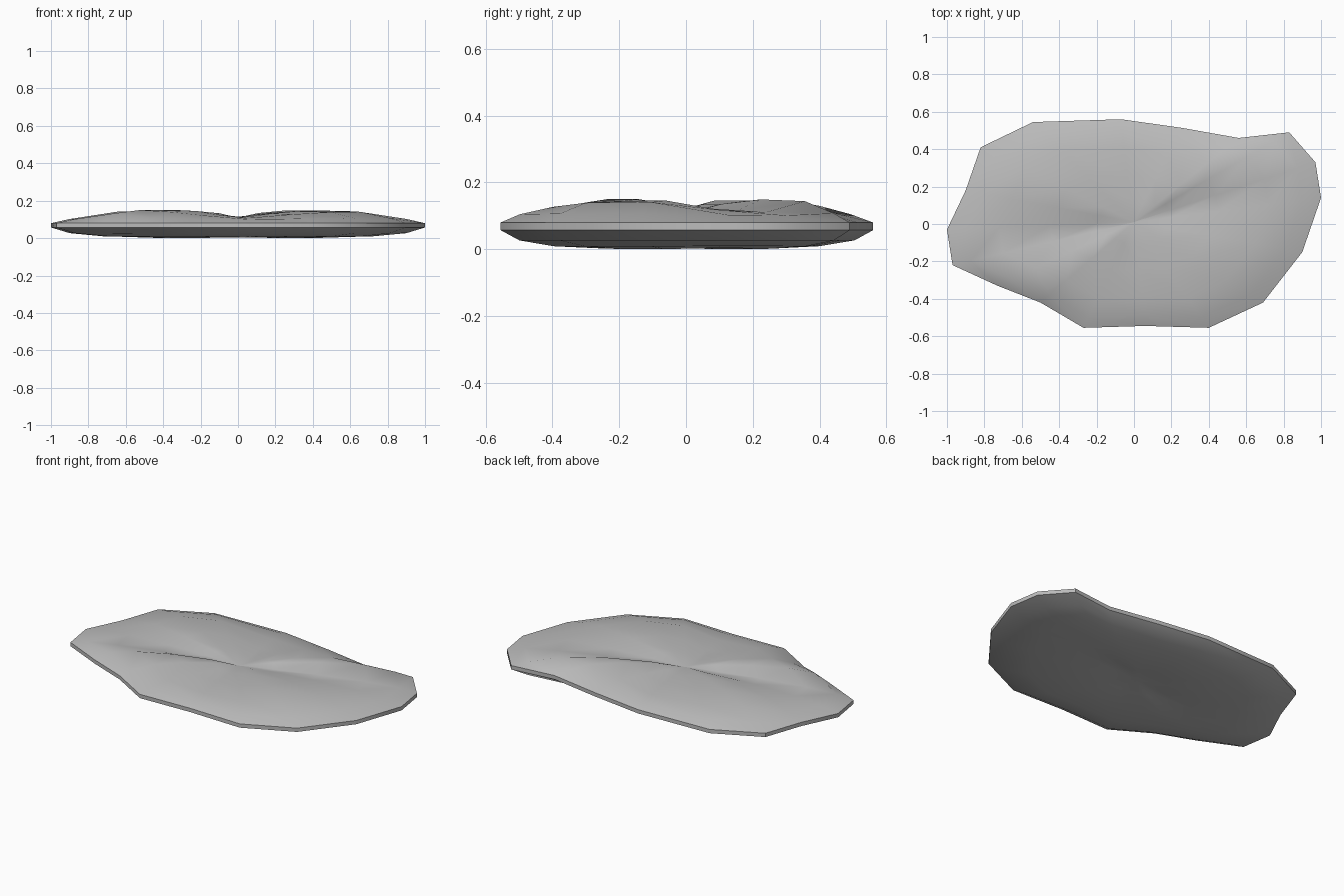
import bpy, bmesh, math

cube = bpy.data.objects.get("Cube")
if cube:
    bpy.data.objects.remove(cube, do_unlink=True)

stone = bpy.data.materials.new("stone_grey")
stone.use_nodes = True
GREY = (0.5, 0.5, 0.5, 1)
stone.diffuse_color = GREY
stone.node_tree.nodes["Principled BSDF"].inputs["Base Color"].default_value = GREY

# Irregular outline, counter-clockwise: x, y, crest height of the top along that spoke
RIM = [(1.0, .14, .122), (.97, .33, .116), (.83, .49, .149), (.56, .46, .148), (.25, .515, .125),
       (-.07, .56, .112), (-.54, .545, .136), (-.82, .41, .146), (-.9, .18, .146),
       (-1.0, -.03, .12), (-.97, -.22, .117), (-.73, -.33, .15), (-.5, -.42, .145),
       (-.27, -.555, .127), (.06, -.545, .112), (.4, -.555, .132), (.69, -.42, .144), (.9, -.15, .146)]
LOW, CREST = .11, .15
FOLD = 11  # spoke where the ridge reaches the edge steeply


def top_height(f, crest, spoke):
    rise = crest - LOW
    if f > .8:
        return .133 if spoke == FOLD else .1 + rise * .2
    if f > .6:
        return crest - (0 if spoke == FOLD else .005)
    return crest if f > .3 else LOW + rise * .65


def bottom_height(f, crest):
    groove = (CREST - crest) / (CREST - LOW)
    base = {.2: .009, .45: 0, .72: .008, .9: .026}[f]
    return base + .008 * groove * (1 - f)


bm = bmesh.new()


def ring(f, height):
    return [bm.verts.new((x * f, y * f + .01 * (1 - f), height(c, i)))
            for i, (x, y, c) in enumerate(RIM)]


# Rings from the upper centre over the rim to the lower centre
FRACTIONS = (.2, .45, .72, .9)
rings = [ring(f, lambda c, i, f=f: top_height(f, c, i)) for f in FRACTIONS]
rings.append(ring(1, lambda c, i: .08))
rings.append(ring(1, lambda c, i: .057))
rings += [ring(f, lambda c, i, f=f: bottom_height(f, c)) for f in reversed(FRACTIONS)]

n = len(RIM)
upper = bm.verts.new((0, .01, LOW))
lower = bm.verts.new((0, .01, .026))
for i in range(n):
    j = (i + 1) % n
    bm.faces.new((upper, rings[0][i], rings[0][j]))
    bm.faces.new((lower, rings[-1][j], rings[-1][i]))
    for a, b in zip(rings, rings[1:]):
        bm.faces.new((a[i], b[i], b[j], a[j]))
bmesh.ops.recalc_face_normals(bm, faces=bm.faces[:])

# Rest the lowest point on the ground
drop = min(v.co.z for v in bm.verts)
for v in bm.verts:
    v.co.z -= drop

mesh = bpy.data.meshes.new("flat_stone")
bm.to_mesh(mesh)
bm.free()
mesh.materials.append(stone)
slab = bpy.data.objects.new("flat_stone", mesh)
bpy.context.collection.objects.link(slab)
bpy.ops.object.select_all(action='DESELECT')
slab.select_set(True)
bpy.context.view_layer.objects.active = slab
bpy.ops.object.shade_smooth_by_angle(angle=math.radians(35))
